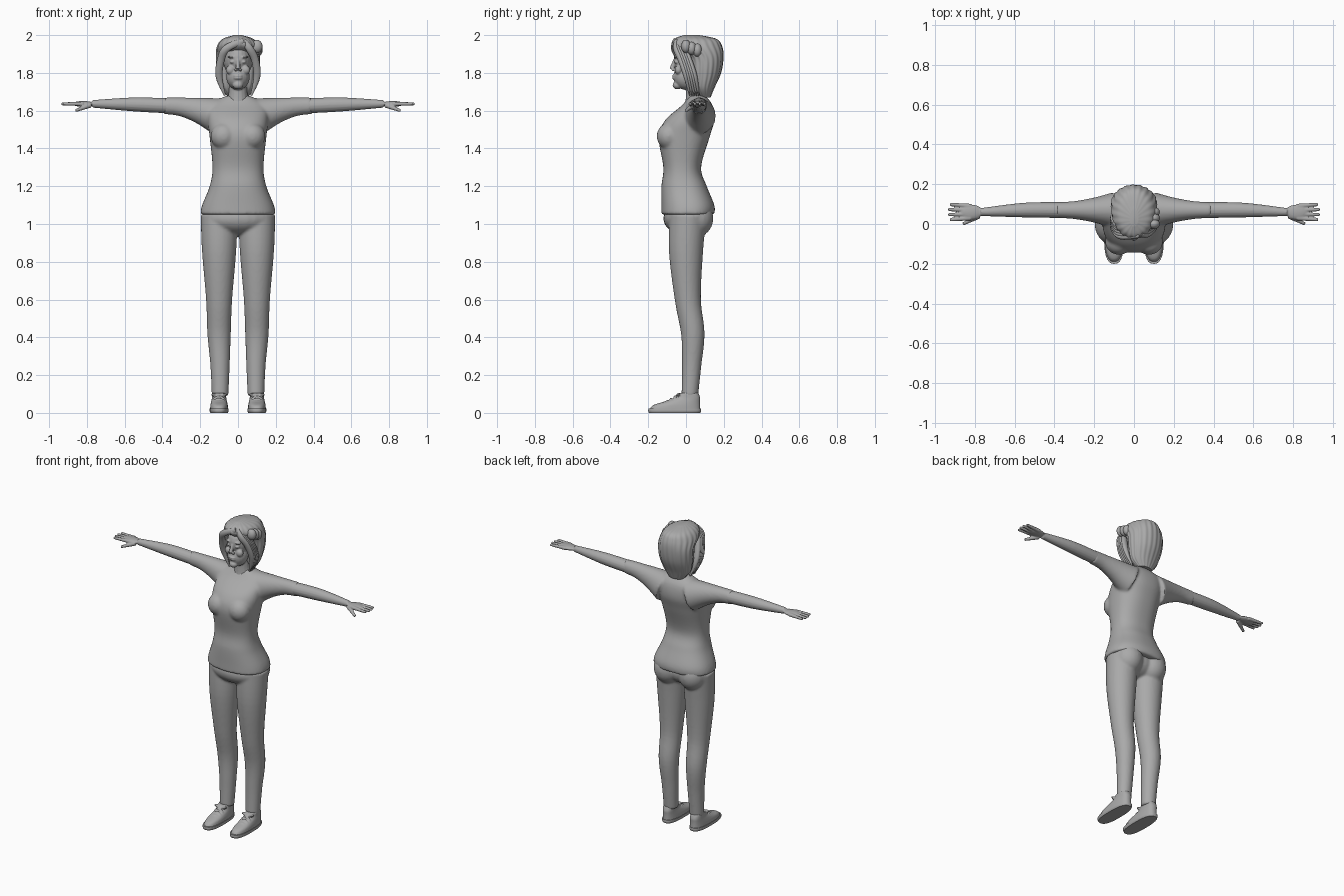
import bpy
import bmesh
from math import cos, sin, pi, copysign
from mathutils import Vector

cube = bpy.data.objects.get("Cube")
if cube:
    bpy.data.objects.remove(cube, do_unlink=True)

grey = bpy.data.materials.new("plain grey")
grey.use_nodes = True
grey.diffuse_color = (0.4, 0.4, 0.4, 1)
grey.node_tree.nodes["Principled BSDF"].inputs["Base Color"].default_value = grey.diffuse_color


def smooth_rows(rows, steps=6):
    """Catmull-Rom interpolation of a short list of equal-length rows."""
    padded = [rows[0], *rows, rows[-1]]
    result = []
    for before, start, end, after in zip(padded, padded[1:], padded[2:], padded[3:]):
        for step in range(steps):
            t = step / steps
            result.append([
                b + t / 2 * (c - a + t * (2 * a - 5 * b + 4 * c - d + t * (3 * (b - c) + d - a)))
                for a, b, c, d in zip(before, start, end, after)])
    return result + [rows[-1]]


def skin_rings(bm, rings):
    """Bridge rings of points and cap both ends."""
    loops = [[bm.verts.new(point) for point in ring] for ring in rings]
    count = len(loops[0])
    for low, high in zip(loops, loops[1:]):
        for i in range(count):
            j = (i + 1) % count
            bm.faces.new((low[i], low[j], high[j], high[i]))
    bm.faces.new(loops[0][::-1])
    bm.faces.new(loops[-1])


def signed_power(value, power):
    return copysign(abs(value) ** power, value)


def loft(bm, rows, centre_x=0, roundness=0.9, sides=48, ripple=0, waves=20):
    """Stack oval sections given as height, half width, middle y and half depth."""
    rings = []
    for height, width, middle, depth in smooth_rows(rows):
        ring = []
        for i in range(sides):
            angle = 2 * pi * i / sides
            groove = 1 + ripple * cos(waves * angle + 6 * height)
            ring.append((centre_x + width * groove * signed_power(cos(angle), roundness),
                         middle + depth * groove * signed_power(sin(angle), roundness),
                         height))
        rings.append(ring)
    skin_rings(bm, rings)


def strand(bm, rows, side=1, flat=1, sides=16):
    """Tube along x, y, z, radius rows; side mirrors it and flat thins it front to back."""
    path = smooth_rows(rows)
    centres = [Vector(row[:3]) for row in path]
    rings = []
    for i, row in enumerate(path):
        along = (centres[min(i + 1, len(path) - 1)] - centres[max(i - 1, 0)]).normalized()
        wide = along.cross(Vector((0, 1, 0))).normalized()
        thin = along.cross(wide) * flat
        ring = []
        for k in range(sides):
            angle = 2 * pi * k / sides
            point = centres[i] + row[3] * (cos(angle) * wide + sin(angle) * thin)
            ring.append((point.x * side, point.y, point.z))
        rings.append(ring)
    skin_rings(bm, rings)


def ball(bm, centre, size):
    verts = bmesh.ops.create_uvsphere(bm, u_segments=24, v_segments=16, radius=1)["verts"]
    bmesh.ops.scale(bm, vec=size, verts=verts)
    bmesh.ops.translate(bm, vec=centre, verts=verts)


def finish(name, bm, voxel=0, blur=3):
    """Turn the parts into one object, optionally fused and softened."""
    bmesh.ops.recalc_face_normals(bm, faces=bm.faces)
    mesh = bpy.data.meshes.new(name)
    bm.to_mesh(mesh)
    bm.free()
    mesh.materials.append(grey)
    obj = bpy.data.objects.new(name, mesh)
    bpy.context.collection.objects.link(obj)
    bpy.ops.object.select_all(action='DESELECT')
    bpy.context.view_layer.objects.active = obj
    obj.select_set(True)
    if voxel:
        fuse = obj.modifiers.new("fuse", 'REMESH')
        fuse.mode = 'VOXEL'
        fuse.voxel_size = voxel
        soften = obj.modifiers.new("soften", 'SMOOTH')
        soften.iterations = blur
        bpy.ops.object.modifier_apply(modifier="fuse")
        bpy.ops.object.modifier_apply(modifier="soften")
    bpy.ops.object.shade_smooth_by_angle(angle=0.8)


sides = {"left": 1, "right": -1}

# Shirt: torso, bust, and sleeves hanging from a level shoulder line
shoulder_top = 1.67
bm = bmesh.new()
loft(bm, [(1.05, .2, .01, .14), (1.1, .19, .01, .14), (1.2, .15, -.01, .12), (1.3, .135, -.02, .1),
          (1.46, .15, -.01, .135), (1.55, .16, .02, .13), (1.63, .15, .06, .08), (1.68, .06, .06, .04)],
     roundness=.85)
for side in sides.values():
    ball(bm, (side * .075, -.09, 1.465), (.07, .065, .07))
    sleeve = [(.1, .1), (.2, .07), (.3, .05), (.39, .044)]
    strand(bm, [(x, .07, shoulder_top - radius, radius) for x, radius in sleeve], side, flat=.9, sides=32)
finish("shirt", bm, voxel=.008, blur=6)

# Trousers: pelvis, seat and two legs
bm = bmesh.new()
ball(bm, (0, 0, 1.03), (.19, .12, .09))
for side in sides.values():
    ball(bm, (side * .09, .05, 1.03), (.09, .095, .1))
    strand(bm, [(.095, .02, .09, .044), (.095, .03, .25, .051), (.1, .036, .42, .062),
                (.1, .01, .6, .069), (.1, 0, .85, .09), (.1, .01, 1.05, .098)], side, sides=32)
finish("trousers", bm, voxel=.008, blur=4)

# Arms with palm, fanned fingers and thumb
palm = Vector((.82, .06, 1.636))
for label, side in sides.items():
    bm = bmesh.new()
    strand(bm, [(.35, .07, 1.625, .04), (.55, .07, 1.633, .037), (.77, .06, palm.z, .02)], side)
    ball(bm, (side * palm.x, palm.y, palm.z), (.06, .038, .015))
    for k in range(4):
        spread = (k - 1.5) * .02
        reach = .94 - abs(spread) / 2
        strand(bm, [(palm.x, palm.y + spread, palm.z, .012), (reach, palm.y + 1.3 * spread, palm.z, .008)], side)
    strand(bm, [(.78, .04, 1.63, .014), (.86, 0, 1.6, .008)], side)
    finish(label + "_arm", bm, voxel=.004)

# Head, neck and facial features
bm = bmesh.new()
ball(bm, (0, .05, 1.87), (.078, .115, .1))
ball(bm, (0, 0, 1.78), (.062, .066, .07))
ball(bm, (0, -.045, 1.735), (.028, .026, .022))
strand(bm, [(0, .06, 1.63, .07), (0, .05, 1.69, .05), (0, .05, 1.78, .05)])
strand(bm, [(0, -.06, 1.87, .007), (0, -.075, 1.82, .013)])
for lip in (1.772, 1.784):
    ball(bm, (0, -.06, lip), (.024, .013, .007))
for side in sides.values():
    ball(bm, (side * .013, -.068, 1.817), (.008, .01, .007))
    ball(bm, (side * .03, -.05, 1.858), (.014, .013, .008))
    ball(bm, (side * .033, -.052, 1.884), (.022, .013, .006))
    ball(bm, (side * .04, -.04, 1.815), (.024, .02, .024))
finish("head", bm, voxel=.004)

# Hair: grooved mass, swept locks framing the face, and a lifted tuft
bm = bmesh.new()
loft(bm, [(1.67, .05, .1, .03), (1.72, .09, .09, .06), (1.8, .11, .1, .085), (1.88, .115, .1, .097),
          (1.94, .11, .06, .13), (1.98, .08, .05, .11), (2, .02, .03, .04)],
     roundness=1, sides=120, ripple=.018)
for side in sides.values():
    forward = .01 if side < 0 else 0
    for k in range(5):
        back = k * .012 - forward
        strand(bm, [(.03 * side, back - .05, 1.97, .015), (.06, back - .055, 1.93, .02),
                    (.09, back - .03, 1.87, .02), (.1, back, 1.78, .018), (.07, back + .02, 1.68, .005)],
               side, flat=.7)
for k in range(3):
    ball(bm, (.1, .03 * k, 1.94 - .01 * k), (.03, .025, .035))
finish("hair", bm)

# Shoes: flat sole, upper rising to the ankle, and laces
for label, side in sides.items():
    centre = side * .1
    bm = bmesh.new()
    loft(bm, [(0, .046, -.06, .136), (.01, .05, -.06, .14), (.022, .05, -.06, .139)], centre, roundness=.75)
    finish(label + "_shoe_sole", bm)
    bm = bmesh.new()
    loft(bm, [(.01, .048, -.06, .136), (.04, .046, -.05, .125), (.06, .042, -.02, .095),
              (.08, .038, .01, .065), (.105, .037, .016, .05)], centre, roundness=.8)
    for k in range(4):
        y = k * .02 - .1
        z = .06 + k * .012
        strand(bm, [(.07, y, z - .01, .005), (.1, y, z + .003, .006), (.13, y, z - .01, .005)], side)
    for bow in (-.025, .025):
        ball(bm, (centre + bow, -.04, .097), (.02, .012, .007))
    finish(label + "_shoe", bm, voxel=.005)
